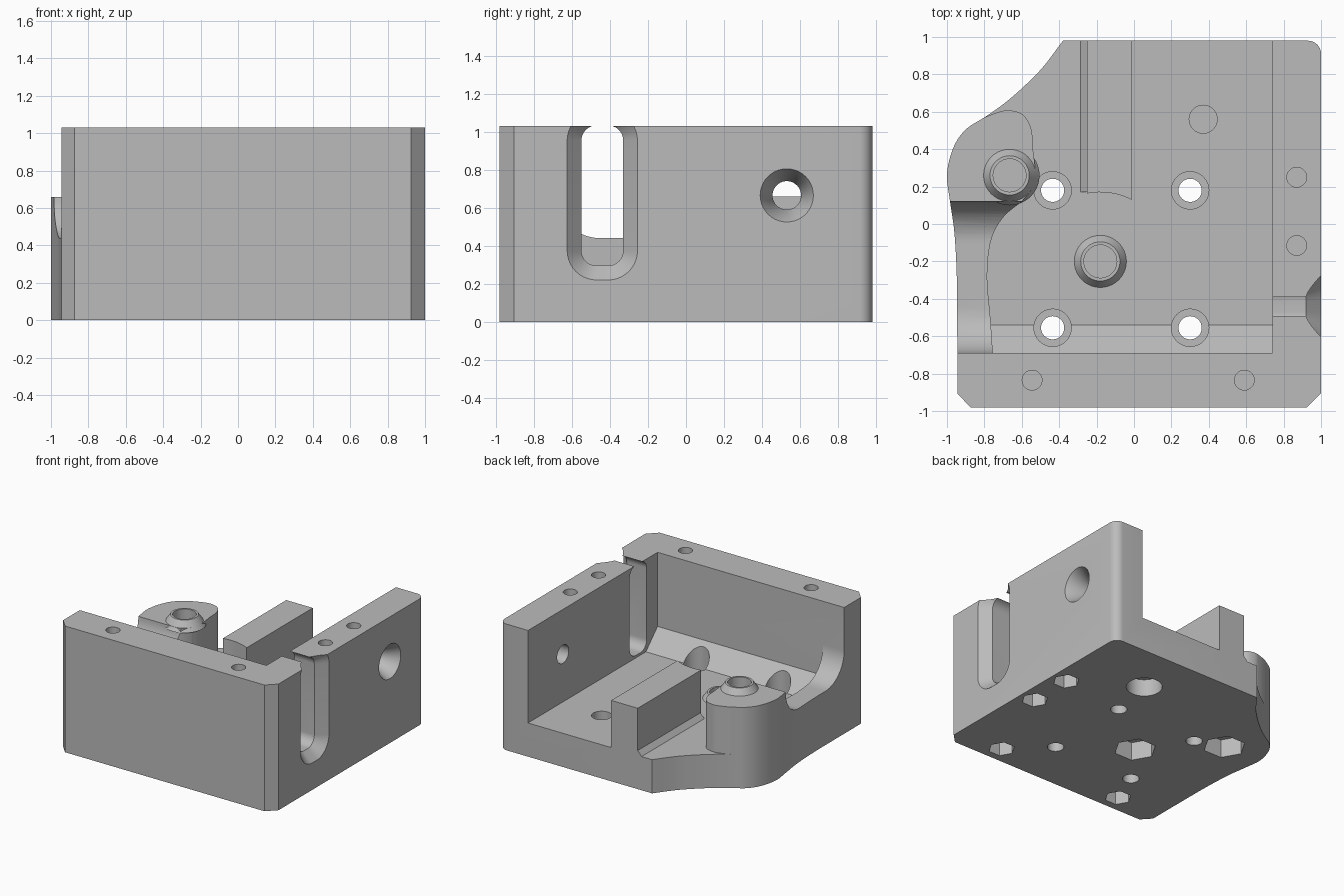
import bpy, bmesh, math
from mathutils import Vector, Matrix

cube = bpy.data.objects.get("Cube")
if cube:
    bpy.data.objects.remove(cube, do_unlink=True)

TOP, FLOOR, RIM, BOSS = 1.03, 0.275, 0.44, 0.66


def arc(cx, cy, r, a0, a1, n=14):
    """Points along a circular arc, angles in degrees."""
    angles = [math.radians(a0 + (a1 - a0) * i / n) for i in range(n + 1)]
    return [(cx + r * math.cos(a), cy + r * math.sin(a)) for a in angles]


def spline(points, n=6):
    """Smooth curve through the given points."""
    p = [Vector(q) for q in points]
    p = [2 * p[0] - p[1]] + p + [2 * p[-1] - p[-2]]
    out = []
    for a, b, c, d in zip(p, p[1:], p[2:], p[3:]):
        for i in range(n):
            t = i / n
            out.append(tuple(0.5 * (2 * b + (c - a) * t + (2 * a - 5 * b + 4 * c - d) * t ** 2
                                    + (3 * b - a - 3 * c + d) * t ** 3)))
    return out + [tuple(p[-2])]


def loft(name, rings):
    """Closed solid through rings of 3D points."""
    bm = bmesh.new()
    loops = [[bm.verts.new(v) for v in ring] for ring in rings]
    for a, b in zip(loops, loops[1:]):
        for i in range(len(a)):
            j = (i + 1) % len(a)
            bm.faces.new((a[i], a[j], b[j], b[i]))
    bm.faces.new(loops[0])
    bm.faces.new(loops[-1])
    bmesh.ops.recalc_face_normals(bm, faces=bm.faces)
    mesh = bpy.data.meshes.new(name)
    bm.to_mesh(mesh)
    bm.free()
    obj = bpy.data.objects.new(name, mesh)
    bpy.context.collection.objects.link(obj)
    return obj


def prism_z(name, plan, z0, z1):
    return loft(name, [[(x, y, z) for x, y in plan] for z in (z0, z1)])


def prism_x(name, profile, x0, x1):
    return loft(name, [[(x, y, z) for y, z in profile] for x in (x0, x1)])


def cone(name, x, y, z0, z1, r0, r1, sides=40):
    def ring(r, z):
        return [(px, py, z) for px, py in arc(x, y, r, 0, 360, sides)[:-1]]
    return loft(name, [ring(r0, z0), ring(r1, z1)])


def combine(body, tool, operation):
    mod = body.modifiers.new(operation, 'BOOLEAN')
    mod.operation, mod.solver, mod.object = operation, 'EXACT', tool
    bpy.context.view_layer.objects.active = body
    bpy.ops.object.modifier_apply(modifier=mod.name)
    bpy.data.objects.remove(tool, do_unlink=True)


def cut(tool):
    combine(body, tool, 'DIFFERENCE')


def add(tool):
    combine(body, tool, 'UNION')


# Full-height block with the outer outline
outline = [(-0.945, -0.905), (-0.875, -0.98), (0.925, -0.98), (1, -0.905)]
outline += arc(0.93, 0.91, 0.07, 0, 90, 8)
outline += spline([(-0.38, 0.98), (-0.49, 0.835), (-0.6, 0.725), (-0.7, 0.64), (-0.8, 0.57),
                   (-0.9, 0.505), (-0.965, 0.41), (-1, 0.27), (-0.985, 0.13),
                   (-0.96, -0.05), (-0.947, -0.3), (-0.945, -0.6)])
body = prism_z("housing_body", outline, 0, TOP)

# Side opening: rounded dip between front wall and boss, lower top behind
dip = [(-0.69, 1.3), (-0.69, 0.68)]
dip += arc(-0.45, 0.68, 0.24, 180, 270)[1:]
dip += arc(-0.1, BOSS, 0.22, 270, 360)
dip += [(1.3, BOSS), (1.3, 1.3)]
cut(prism_x("side_opening", dip, -1.3, 0.74))

# Floor pocket that leaves the rim, boss and rib standing
pocket = [(0.74, -0.69)]
pocket += spline([(-0.755, -0.69), (-0.768, -0.5), (-0.785, -0.28), (-0.765, -0.09),
                  (-0.7, 0.035), (-0.6, 0.12)])
pocket += spline([(-0.55, 0.18), (-0.528, 0.27), (-0.54, 0.4), (-0.55, 0.51), (-0.595, 0.585),
                  (-0.67, 0.608), (-0.735, 0.595), (-0.8, 0.57)])
pocket += [(-1.1, 0.59), (-1.1, 1.3), (-0.25, 1.3)]
pocket += arc(-0.18, -0.2, 0.37, 101, 63, 8)
pocket += [(-0.01, 1.3), (0.74, 1.3)]
cut(prism_z("floor_pocket", pocket, FLOOR, 1.3))

# Sloped foot of the front wall and of the rib
add(prism_x("wall_foot", [(-0.75, 0.2), (-0.54, 0.2), (-0.54, FLOOR), (-0.69, 0.425), (-0.75, 0.425)],
            -0.8, 0.78))
foot = [(-0.2, 0.2), (-0.285, 0.2), (-0.285, FLOOR), (-0.25, 0.315), (-0.2, 0.315)]
add(loft("rib_foot", [[(x, y, z) for x, z in foot] for y in (0.17, 0.98)]))

# Bearing seats with raised conical collars and hexagonal nut pockets
for x, y, z in ((-0.665, 0.26, BOSS), (-0.18, -0.2, FLOOR)):
    add(cone("collar", x, y, z - 0.03, z + 0.05, 0.16, 0.105))
    cut(cone("bolt_hole", x, y, 0.2, z + 0.2, 0.088, 0.088))
    cut(cone("nut_pocket", x, y, -0.1, 0.15, 0.16, 0.16, 6))

# Counterbored mounting holes in the floor
for x in (-0.435, 0.3):
    for y in (-0.555, 0.18):
        cut(cone("screw_hole", x, y, -0.1, 0.6, 0.062, 0.062, 32))
        cut(cone("screw_head_recess", x, y, 0.18, 0.6, 0.1, 0.1))

# Cover screws in the wall tops with nut pockets underneath
for x, y in ((-0.545, -0.835), (0.59, -0.835), (0.87, 0.25), (0.87, -0.115)):
    cut(cone("cover_screw_hole", x, y, 0.3, 1.2, 0.053, 0.053, 28))
    cut(cone("cover_nut_pocket", x, y, -0.1, 0.2, 0.1, 0.1, 6))

# Stepped blind hole in the floor
cut(cone("floor_pin_hole", 0.37, 0.56, 0.2, 0.5, 0.075, 0.075))
cut(cone("underside_recess", 0.37, 0.56, -0.1, 0.14, 0.135, 0.135))

# Countersunk hole through the side wall
def wall_ring(x, r):
    return [(x, y, z) for y, z in arc(0.53, 0.665, r, 0, 360, 40)[:-1]]


cut(loft("wall_hole", [wall_ring(0.6, 0.075), wall_ring(0.88, 0.075),
                       wall_ring(1, 0.14), wall_ring(1.1, 0.14)]))


# Flared cable slot, open at the top through a narrow gap
def slot_ring(x, grow):
    y0, y1, z0, z1, r = -0.47 + 0, -0.41, 0.375, 0.953, 0.08 + grow
    pts = arc(y1, z1, r, 0, 90, 10) + arc(y0, z1, r, 90, 180, 10)
    pts += arc(y0, z0, r, 180, 270, 10) + arc(y1, z0, r, 270, 360, 10)
    return [(x, y, z) for y, z in pts]


cut(loft("cable_slot", [slot_ring(0.6, 0), slot_ring(0.92, 0),
                        slot_ring(1, 0.075), slot_ring(1.1, 0.075)]))

# Plain grey finish
grey = bpy.data.materials.new("light_grey")
grey.use_nodes = True
colour = (0.5, 0.5, 0.5, 1)
grey.diffuse_color = colour
grey.node_tree.nodes["Principled BSDF"].inputs["Base Color"].default_value = colour
body.data.materials.clear()
body.data.materials.append(grey)
for face in body.data.polygons:
    face.material_index = 0

bpy.ops.object.select_all(action='DESELECT')
body.select_set(True)
bpy.context.view_layer.objects.active = body
bpy.ops.object.shade_smooth_by_angle(angle=math.radians(30))
